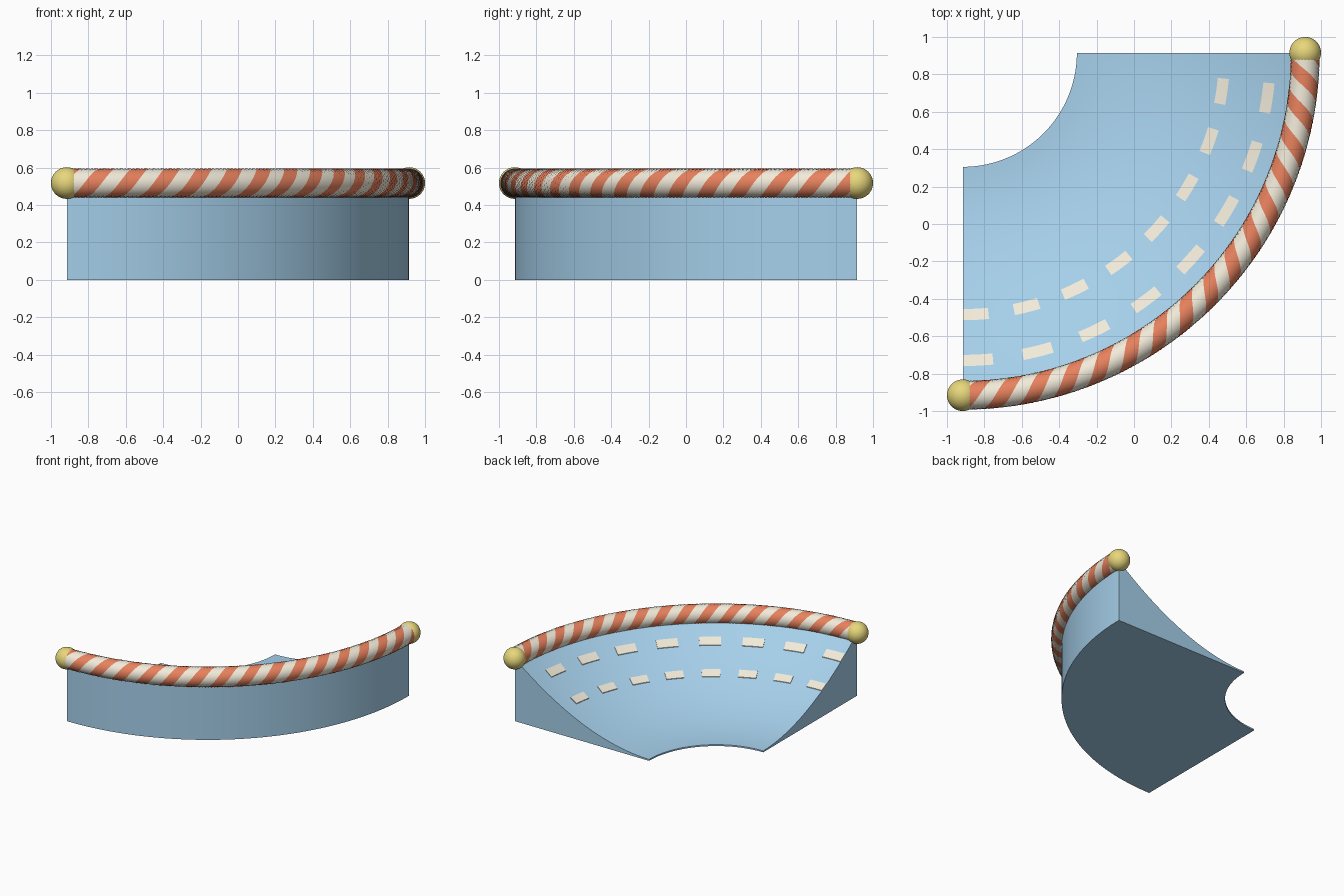
import bpy, bmesh
from math import sin, cos, pi

if "Cube" in bpy.data.objects:
    bpy.data.objects.remove(bpy.data.objects["Cube"])

C = 0.9155                    # arc centre is (-C, C)
R_IN, R_OUT = 0.61, 1.831
H_IN, H_OUT = 0.012, 0.515
RAIL_R, RAIL_Z, KNOB_R = 0.078, 0.5175, 0.0845


def material(name, rgb):
    m = bpy.data.materials.new(name)
    m.diffuse_color = (*rgb, 1)
    m.use_nodes = True
    m.node_tree.nodes["Principled BSDF"].inputs["Base Color"].default_value = m.diffuse_color
    return m


BLUE = material("blue", (0.38, 0.63, 0.83))
CREAM = material("cream", (0.89, 0.83, 0.70))
RED = material("red", (0.80, 0.22, 0.11))
YELLOW = material("yellow", (0.80, 0.68, 0.20))


def polar(r, t, z):
    """Point on the corner arc: t=0 front-left end, t=pi/2 back-right end."""
    return (-C + r * sin(t), C - r * cos(t), z)


def bank_z(r):
    return H_IN + (H_OUT - H_IN) * ((r - R_IN) / (R_OUT - R_IN)) ** 1.93


def finish(name, bm, mats, angle=35):
    bmesh.ops.recalc_face_normals(bm, faces=bm.faces)
    me = bpy.data.meshes.new(name)
    bm.to_mesh(me)
    bm.free()
    for m in mats:
        me.materials.append(m)
    ob = bpy.data.objects.new(name, me)
    bpy.context.collection.objects.link(ob)
    bpy.context.view_layer.objects.active = ob
    ob.select_set(True)
    bpy.ops.object.shade_smooth_by_angle(angle=angle * pi / 180)
    ob.select_set(False)
    return ob


def sweep(bm, profile, t0, t1, steps):
    """Sweep a closed (r, z) profile around the corner and cap both ends."""
    rings = [[bm.verts.new(polar(r, t0 + (t1 - t0) * i / steps, z)) for r, z in profile]
             for i in range(steps + 1)]
    n = len(profile)
    for a, b in zip(rings, rings[1:]):
        for k in range(n):
            j = (k + 1) % n
            bm.faces.new((a[k], a[j], b[j], b[k]))
    bm.faces.new(rings[0])
    bm.faces.new(rings[-1])


# Banked corner block with a dished top
bm = bmesh.new()
radii = [R_IN + (R_OUT - R_IN) * i / 24 for i in range(25)]
sweep(bm, [(R_IN, 0)] + [(r, bank_z(r)) for r in radii] + [(R_OUT, 0)], 0, pi / 2, 64)
finish("banked_corner", bm, [BLUE])

# Two rows of lane dashes lying on the bank
STEP = pi / 16
for name, r in (("inner_lane_dashes", 1.40), ("outer_lane_dashes", 1.645)):
    bm = bmesh.new()
    rs = [r - 0.03, r, r + 0.03]
    prof = [(q, bank_z(q) + 0.005) for q in rs] + [(q, bank_z(q) - 0.004) for q in rs[::-1]]
    for i in range(8):
        sweep(bm, prof, i * STEP, i * STEP + STEP / 2, 4)
    finish(name, bm, [CREAM])

# Striped guard rail: the tube grid twists so stripes follow the mesh
STARTS, PER_BAND, STEPS = 2, 6, 128
STRIPES = 16
N = STARTS * 2 * PER_BAND
TWIST = 2 * pi * STRIPES / STARTS
PHASE = 0.0
bm = bmesh.new()
rings = []
for i in range(STEPS + 1):
    f = i / STEPS
    ring = []
    for k in range(N):
        p = 2 * pi * k / N + TWIST * f + PHASE
        ring.append(bm.verts.new(polar(R_OUT + RAIL_R * cos(p), f * pi / 2,
                                       RAIL_Z + RAIL_R * sin(p))))
    rings.append(ring)
for a, b in zip(rings, rings[1:]):
    for k in range(N):
        j = (k + 1) % N
        bm.faces.new((a[k], a[j], b[j], b[k])).material_index = (k // PER_BAND) % 2
bm.faces.new(rings[0])
bm.faces.new(rings[-1])
finish("striped_rail", bm, [RED, CREAM])

# Round knobs on the rail ends
for name, t in (("left_knob", 0), ("right_knob", pi / 2)):
    bm = bmesh.new()
    bmesh.ops.create_uvsphere(bm, u_segments=40, v_segments=24, radius=KNOB_R)
    bmesh.ops.translate(bm, verts=bm.verts, vec=polar(R_OUT, t, RAIL_Z))
    finish(name, bm, [YELLOW])
